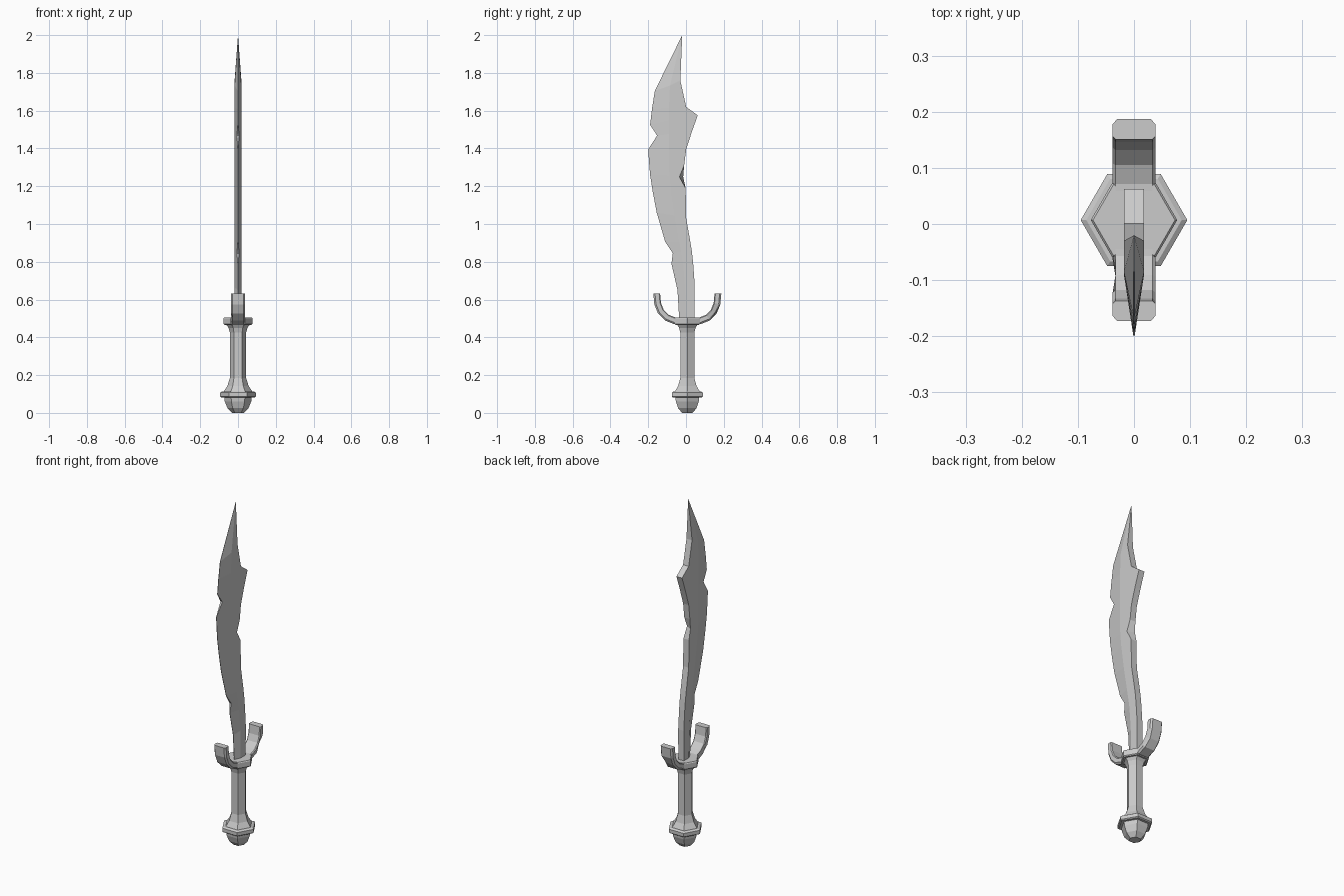
import bpy, bmesh
from math import cos, sin, pi
from mathutils import Vector

if "Cube" in bpy.data.objects:
    bpy.data.objects.remove(bpy.data.objects["Cube"])

CY = 0.007  # y position of the hilt axis


def loft(name, rings, tip=None):
    """Skin a list of equal-length vertex rings, capped or ending in a tip."""
    bm = bmesh.new()
    vs = [[bm.verts.new(p) for p in ring] for ring in rings]
    n = len(vs[0])
    for a, b in zip(vs, vs[1:]):
        for i in range(n):
            j = (i + 1) % n
            bm.faces.new((a[i], a[j], b[j], b[i]))
    bm.faces.new(vs[0][::-1])
    if tip:
        t = bm.verts.new(tip)
        for i in range(n):
            bm.faces.new((vs[-1][i], vs[-1][(i + 1) % n], t))
    else:
        bm.faces.new(vs[-1])
    bmesh.ops.recalc_face_normals(bm, faces=bm.faces)
    mesh = bpy.data.meshes.new(name)
    bm.to_mesh(mesh)
    bm.free()
    ob = bpy.data.objects.new(name, mesh)
    bpy.context.collection.objects.link(ob)
    return ob


def hex_part(name, profile):
    """Six-sided turned part from (radius, z) pairs, corners pointing along x."""
    loft(name, [[(r * cos(k * pi / 3), CY + r * sin(k * pi / 3), z) for k in range(6)]
                for r, z in profile])


# Hilt
hex_part("pommel", [(0.032, 0), (0.056, 0.025), (0.07, 0.06), (0.073, 0.085)])
hex_part("pommel_ring", [(0.088, 0.082), (0.095, 0.087), (0.095, 0.107), (0.085, 0.113)])
hex_part("grip", [(0.078, 0.11), (0.056, 0.143), (0.043, 0.185),
                  (0.043, 0.425), (0.05, 0.45), (0.064, 0.47)])
hex_part("guard_block", [(0.072, 0.466), (0.077, 0.471), (0.077, 0.5), (0.073, 0.505)])

# Curled guard arms: chamfered strip swept along an arc, each with one chipped corner
ARC = [(0.03, 0.486), (0.068, 0.488), (0.108, 0.504), (0.14, 0.536),
       (0.157, 0.578), (0.162, 0.632)]
SECTION = [(-0.030, 0.018), (0.030, 0.018), (0.038, 0.009), (0.038, -0.013),
           (0.033, -0.018), (-0.033, -0.018), (-0.038, -0.013), (-0.038, 0.009)]


def guard_arm(name, side, chip_ring, chip_verts):
    rings = []
    for i, p in enumerate(ARC):
        a, b = Vector(ARC[max(i - 1, 0)]), Vector(ARC[min(i + 1, len(ARC) - 1)])
        t = (b - a).normalized() if i < len(ARC) - 1 else Vector((0, 1))
        out = Vector((t.y, -t.x))
        ring = []
        for k, (x, d) in enumerate(SECTION):
            if i == chip_ring and k in chip_verts:
                x, d = x * 0.75, d * 0.6
            q = Vector(p) + out * d
            ring.append((x, CY + side * q.x, q.y))
        rings.append(ring)
    loft(name, rings)


guard_arm("guard_arm_back", 1, 3, (1, 2))
guard_arm("guard_arm_front", -1, 2, (6, 7))

# Blade rows: spine y, spine z, ridge y, edge y, edge z
ROWS = [
    (0.045, 0.48, 0.0, -0.035, 0.48),
    (0.046, 0.68, -0.005, -0.045, 0.65),
    (0.038, 0.79, -0.015, -0.077, 0.79),
    (0.031, 0.855, -0.025, -0.070, 0.845),
    (0.023, 0.905, -0.035, -0.110, 0.905),
    (0.001, 1.03, -0.06, -0.155, 1.06),
    (-0.002, 1.19, -0.08, -0.176, 1.17),
    (-0.035, 1.25, -0.088, -0.190, 1.26),
    (-0.010, 1.31, -0.09, -0.195, 1.32),
    (0.001, 1.395, -0.09, -0.200, 1.395),
    (0.030, 1.485, -0.09, -0.153, 1.468),
    (0.062, 1.575, -0.09, -0.190, 1.525),
    (0.001, 1.62, -0.09, -0.180, 1.61),
    (-0.030, 1.76, -0.085, -0.165, 1.705),
]
T = 0.018
NOTCHES = (3, 10)
rings = []
for i, (sy, sz, ry, ey, ez) in enumerate(ROWS):
    e = 0.006 if i in NOTCHES else 0.001
    rz = (sz + ez) / 2
    far = sy + 0.02 if i == 7 else sy   # spine nick is shallower on one side
    rings.append([(-T, far, sz), (T, sy, sz), (T, ry, rz),
                  (e, ey, ez), (-e, ey, ez), (-T, ry, rz)])
loft("blade", rings, tip=(0, -0.02, 2.0))
